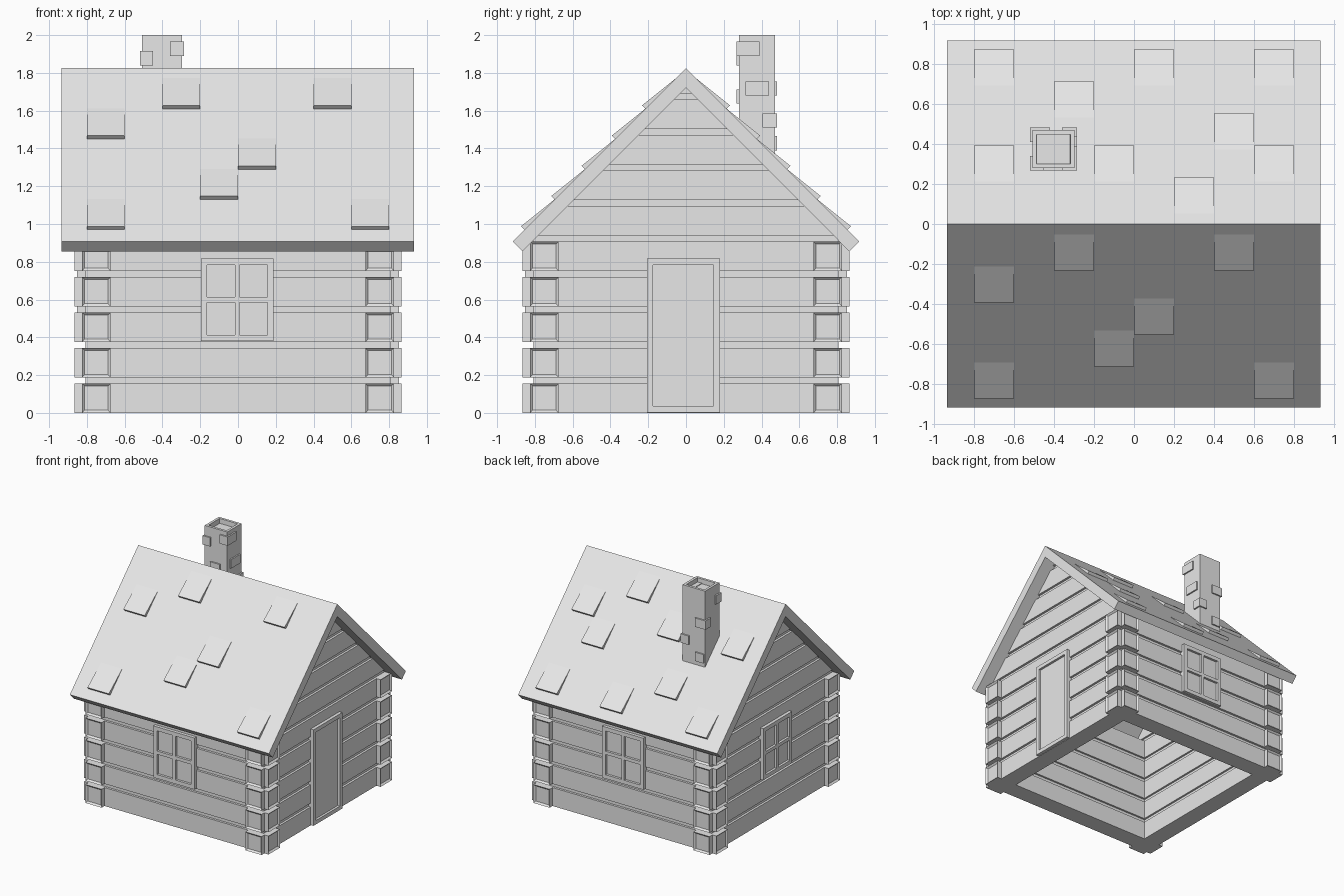
import bpy, bmesh
from math import radians
from mathutils import Matrix, Vector

cube = bpy.data.objects.get("Cube")
if cube:
    bpy.data.objects.remove(cube)

mat = bpy.data.materials.new("plain_grey")
mat.use_nodes = True
GREY = (0.8, 0.8, 0.8, 1)
mat.diffuse_color = GREY
mat.node_tree.nodes["Principled BSDF"].inputs["Base Color"].default_value = GREY


def finish(name, bm, turn=0):
    bmesh.ops.recalc_face_normals(bm, faces=bm.faces)
    bm.transform(Matrix.Rotation(radians(turn), 4, "Z"))
    mesh = bpy.data.meshes.new(name)
    bm.to_mesh(mesh)
    bm.free()
    mesh.materials.append(mat)
    obj = bpy.data.objects.new(name, mesh)
    bpy.context.collection.objects.link(obj)
    return obj


def add_box(bm, x0, x1, y0, y1, z0, z1):
    size = Vector((x1 - x0, y1 - y0, z1 - z0))
    mid = Vector((x0 + x1, y0 + y1, z0 + z1)) / 2
    m = Matrix.Translation(mid) @ Matrix.Diagonal((*size, 1))
    bmesh.ops.create_cube(bm, size=1, matrix=m)


def add_prism(bm, profile, x0, x1):
    """Extrude a (y, z) profile along x."""
    face = bm.faces.new([bm.verts.new((x0, y, z)) for y, z in profile])
    ext = bmesh.ops.extrude_face_region(bm, geom=[face], use_keep_orig=True)
    verts = [v for v in ext["geom"] if isinstance(v, bmesh.types.BMVert)]
    bmesh.ops.translate(bm, verts=verts, vec=(x1 - x0, 0, 0))


# Main dimensions
PITCH, LOG_H = 0.188, 0.156
OUT, IN, END = 0.826, 0.674, 0.865
CORE_OUT, CORE_IN = 0.807, 0.69
RIDGE, UNDER = 1.825, 1.72

# Wall logs with recessed end grain, five rows on all four sides
for wall, turn in (("front", 0), ("right", 90), ("back", 180), ("left", 270)):
    for row in range(5):
        bm = bmesh.new()
        z = row * PITCH
        add_box(bm, -END, END, -OUT, -IN, z, z + LOG_H)
        bm.normal_update()
        ends = [f for f in bm.faces if abs(f.normal.x) > 0.9]
        bmesh.ops.inset_individual(bm, faces=ends, thickness=0.02, depth=-0.014)
        finish(f"{wall}_log_{row + 1}", bm, turn)

# Recessed wall cores showing between the logs
for wall, turn in (("front", 0), ("back", 180)):
    bm = bmesh.new()
    add_box(bm, -CORE_OUT, CORE_OUT, -CORE_OUT, -CORE_IN, 0.02, 0.9)
    finish(f"{wall}_wall_core", bm, turn)

for wall, turn in (("door_side", 0), ("window_side", 180)):
    bm = bmesh.new()
    add_prism(bm, [(-CORE_OUT, 0.02), (CORE_OUT, 0.02), (CORE_OUT, 0.92),
                   (0, UNDER + 0.01), (-CORE_OUT, 0.92)], CORE_IN, CORE_OUT)
    finish(f"{wall}_gable_core", bm, turn)
    # Gable logs cut to the roof slope
    for row in range(5, 10):
        z0 = row * PITCH
        z1 = min(z0 + LOG_H, UNDER + 0.01)
        w0, w1 = UNDER + 0.02 - z0, UNDER + 0.02 - z1
        bm = bmesh.new()
        add_prism(bm, [(-w0, z0), (w0, z0), (w1, z1), (-w1, z1)], IN, OUT)
        finish(f"{wall}_gable_log_{row - 4}", bm, turn)

# Roof slabs meeting at the ridge
bm = bmesh.new()
add_prism(bm, [(0, RIDGE), (0.917, RIDGE - 0.917), (0.865, UNDER - 0.865),
               (0, UNDER), (-0.865, UNDER - 0.865), (-0.917, RIDGE - 0.917)],
          -0.935, 0.932)
finish("roof", bm)

# Loose shingles: (left edge x, row counted from the eave)
SHINGLES = {
    -1: [(-0.8, 0), (0.6, 0), (-0.2, 1), (0, 2), (-0.8, 3), (-0.4, 4), (0.4, 4)],
    1: [(-0.8, 0), (0, 0), (0.6, 0), (-0.4, 1), (0.4, 2),
        (-0.8, 3), (-0.2, 3), (0.6, 3), (0.2, 4)],
}
for side, items in SHINGLES.items():
    for i, (x, row) in enumerate(items):
        y = 0.873 - 0.16 * row
        top = RIDGE - y
        bm = bmesh.new()
        add_prism(bm, [(side * (y - 0.18), top + 0.18), (side * y, top + 0.036),
                       (side * (y - 0.025), top + 0.01),
                       (side * (y - 0.17), top + 0.155)], x, x + 0.2)
        finish(f"{'back' if side > 0 else 'front'}_shingle_{i + 1}", bm)


# Framed openings: border bars, optional glazing bars, recessed panel
def framed_opening(name, turn, cx, z0, z1, glazed):
    half, bar, face = 0.193, 0.033, 0.853
    bm = bmesh.new()
    l, r = cx - half, cx + half
    add_box(bm, l, l + bar, -face, -0.72, z0, z1)
    add_box(bm, r - bar, r, -face, -0.72, z0, z1)
    for z in (z0, z1 - bar):
        add_box(bm, l + bar, r - bar, -face, -0.72, z, z + bar)
    add_box(bm, l + bar, r - bar, -face + 0.02, -0.72, z0 + bar, z1 - bar)
    if glazed:
        mid = (z0 + z1) / 2
        add_box(bm, cx - 0.013, cx + 0.013, -face, -0.8, z0 + bar, z1 - bar)
        for a, b in ((l + bar, cx - 0.013), (cx + 0.013, r - bar)):
            add_box(bm, a, b, -face, -0.8, mid - 0.014, mid + 0.014)
    finish(name, bm, turn)


framed_opening("front_window", 0, -0.004, 0.38, 0.817, True)
framed_opening("back_window", 180, 0.004, 0.38, 0.817, True)
framed_opening("gable_window", 270, 0.01, 0.38, 0.817, True)
framed_opening("door", 90, -0.014, 0.003, 0.817, False)

# Chimney shaft with slanted foot and hollow top
CX0, CX1, CY0, CY1 = -0.508, -0.297, 0.28, 0.47
bm = bmesh.new()
add_prism(bm, [(CY0, RIDGE - CY0 - 0.04), (CY1, RIDGE - CY1 - 0.04),
               (CY1, 2), (CY0, 2)], CX0, CX1)
bm.normal_update()
top = [f for f in bm.faces if abs(f.normal.z) > 0.9]
bmesh.ops.recalc_face_normals(bm, faces=bm.faces)
bmesh.ops.inset_individual(bm, faces=top, thickness=0.03, depth=0)
bmesh.ops.inset_individual(bm, faces=top, thickness=0.003, depth=-0.04)
finish("chimney", bm)

# Protruding chimney bricks
P = 0.012
BRICKS = [
    (CX0 - P, -0.45, CY0 - P, 0.34, 1.84),
    (-0.36, CX1 + P, CY0 - P, 0.39, 1.89),
    (-0.36, CX1 + P, 0.315, 0.44, 1.68),
    (-0.45, -0.36, CY0 - P, 0.34, 1.637),
    (CX0 - P, -0.42, 0.41, CY1 + P, 1.68),
    (-0.36, CX1 + P, 0.405, CY1 + P, 1.51),
    (-0.5, -0.42, 0.41, CY1 + P, 1.39),
]
for i, (x0, x1, y0, y1, z) in enumerate(BRICKS):
    bm = bmesh.new()
    add_box(bm, x0, x1, y0, y1, z, z + 0.075)
    finish(f"chimney_brick_{i + 1}", bm)
